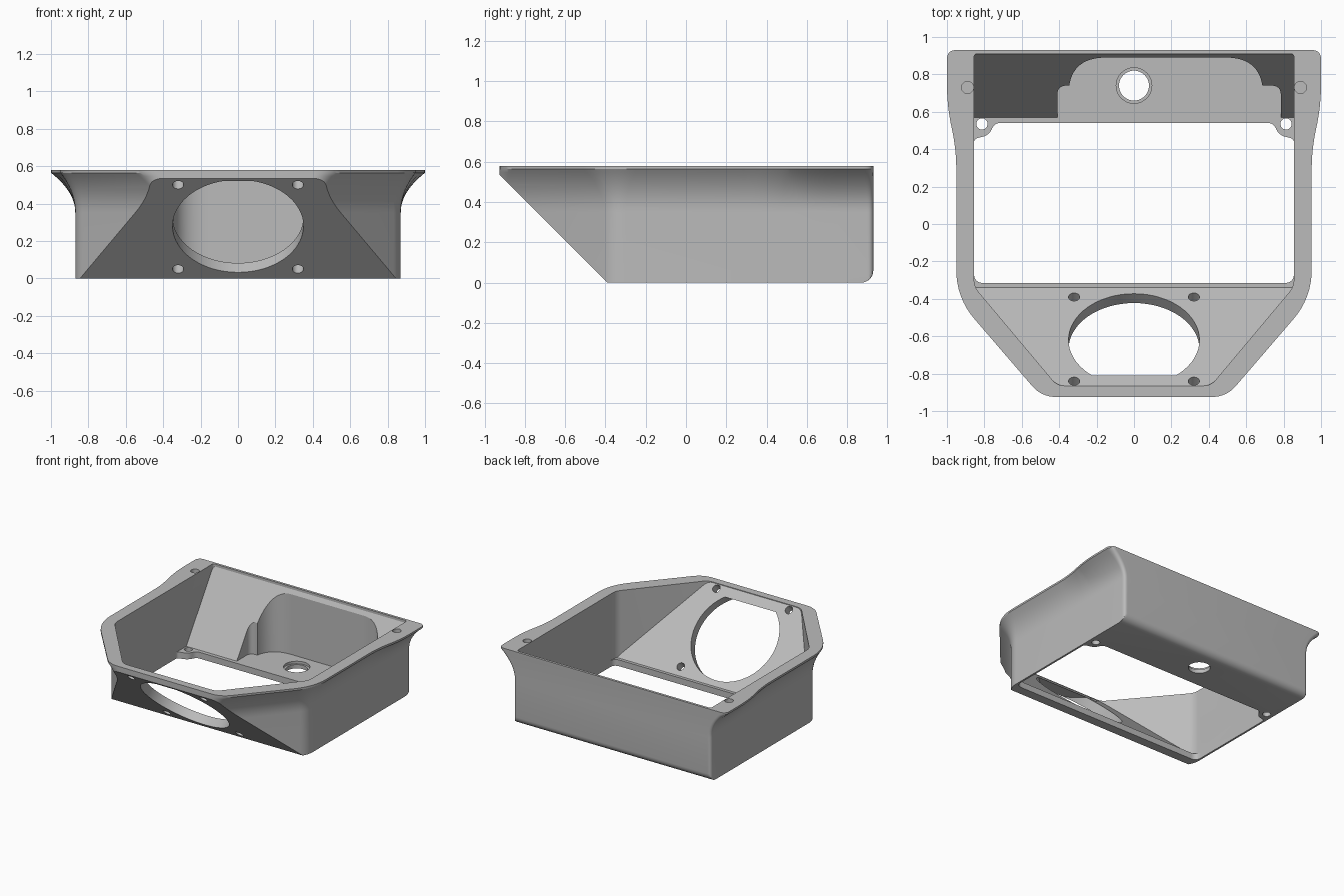
import bpy, bmesh, math
from mathutils import Vector

cube = bpy.data.objects.get("Cube")
if cube:
    bpy.data.objects.remove(cube)

grey = bpy.data.materials.new("housing_grey")
grey.use_nodes = True
grey.diffuse_color = (0.5, 0.5, 0.5, 1)
grey.node_tree.nodes["Principled BSDF"].inputs["Base Color"].default_value = (0.5, 0.5, 0.5, 1)


def rounded(corners, steps=8):
    """Round each (x, y, radius) corner with a short curve."""
    out = []
    for i, (x, y, r) in enumerate(corners):
        p = Vector((x, y))
        a = p + (Vector(corners[i - 1][:2]) - p).normalized() * r
        b = p + (Vector(corners[(i + 1) % len(corners)][:2]) - p).normalized() * r
        for k in range(steps + 1):
            t = k / steps
            out.append(a * (1 - t) ** 2 + p * 2 * t * (1 - t) + b * t * t)
    return out


def mirrored(half):
    return half + [(-x, y, r) for x, y, r in reversed(half)]


def loft(name, rings, planes=()):
    """Skin 3D rings, cap the ends, then slice off the outer side of each plane."""
    bm = bmesh.new()
    loops = [[bm.verts.new(p) for p in ring] for ring in rings]
    n = len(loops[0])
    for lo, hi in zip(loops, loops[1:]):
        for i in range(n):
            j = (i + 1) % n
            bm.faces.new((lo[i], lo[j], hi[j], hi[i]))
    bm.faces.new(loops[0])
    bm.faces.new(loops[-1])
    for co, no in planes:
        res = bmesh.ops.bisect_plane(bm, geom=bm.verts[:] + bm.edges[:] + bm.faces[:],
                                     plane_co=co, plane_no=no, clear_outer=True)
        cut = [e for e in res["geom_cut"] if isinstance(e, bmesh.types.BMEdge)]
        bmesh.ops.holes_fill(bm, edges=cut, sides=0)
    bmesh.ops.remove_doubles(bm, verts=bm.verts, dist=0.0002)
    bmesh.ops.recalc_face_normals(bm, faces=bm.faces)
    mesh = bpy.data.meshes.new(name)
    bm.to_mesh(mesh)
    bm.free()
    ob = bpy.data.objects.new(name, mesh)
    bpy.context.collection.objects.link(ob)
    mesh.materials.append(grey)
    return ob


def prism(name, outline, z0, z1, planes=()):
    return loft(name, [[(p.x, p.y, z) for p in outline] for z in (z0, z1)], planes)


def bore(name, at, radius, depth, tilt=0.0, planes=()):
    """Round cutter centred at a point, tilted about x."""
    axis = Vector((0, -math.sin(tilt), math.cos(tilt)))
    side = Vector((0, math.cos(tilt), math.sin(tilt)))
    rings = []
    for end in (-depth / 2, depth / 2):
        rings.append([Vector(at) + axis * end + radius * (Vector((math.cos(a), 0, 0)) + side * math.sin(a))
                      for a in (2 * math.pi * k / 64 for k in range(64))])
    return loft(name, rings, planes)


# Outer shell: straight walls flaring out to the rim
TOP, FLARE, RIM, FILLET = 0.58, 0.35, 0.565, 0.06
wall = rounded(mirrored([(0.87, 0.93, 0.03), (0.87, 0.65, 0.1), (0.87, 0.38, 0.1),
                         (0.87, -0.36, 0.06), (0.395, -0.925, 0.04)]))
rim = rounded(mirrored([(1.0, 0.93, 0.05), (1.0, 0.63, 0.12), (0.95, 0.40, 0.11),
                        (0.95, -0.395, 0.15), (0.494, -0.925, 0.08)]))
rings = []
for k in range(7):                       # rounded lower rear edge
    a = k / 6 * math.pi / 2
    limit = 0.93 - FILLET + FILLET * math.sin(a)
    rings.append([(p.x, min(p.y, limit), FILLET * (1 - math.cos(a))) for p in wall])
for k in range(13):                      # concave flare
    u = k / 12
    rings.append([(*p.lerp(q, u ** 2.1), FLARE + (RIM - FLARE) * u) for p, q in zip(wall, rim)])
rings.append([(p.x, p.y, TOP) for p in rim])
housing = loft("housing", rings, [((0, -0.39, 0), (0, -1, -1))])

# Main cavity with sloped front and rear walls
inner = rounded(mirrored([(0.855, 0.91, 0.02), (0.855, -0.335, 0.04), (0.41, -0.865, 0.04)]))
cutters = [prism("cavity_cutter", inner, 0.05, 0.7,
                 [((0, -0.29, 0), (0, -1, -1)), ((0, 0.57, 0.05), (0, 0.51, -0.34))])]

# Floor opening with corner ears
opening = rounded(mirrored([(0.855, 0.455, 0.02), (0.775, 0.475, 0.035),
                            (0.745, 0.54, 0.03), ]) [:3] +
                  [(-0.745, 0.54, 0.03), (-0.775, 0.475, 0.035), (-0.855, 0.455, 0.02),
                   (-0.855, -0.315, 0.05), (0.855, -0.315, 0.05)])
cutters.append(prism("opening_cutter", opening, -0.1, 0.2))

# Rear pocket and its two side recesses
for name, x0, x1, back, r in (("pocket", -0.35, 0.69, 0.89, 0.2),
                              ("left_recess", 0.6, 0.785, 0.74, 0.05),
                              ("right_recess", -0.41, -0.3, 0.74, 0.05)):
    plan = rounded([(x0, 0.5, 0.01), (x1, 0.5, 0.01), (x1, back, r), (x0, back, r)], 16)
    cutters.append(prism(name + "_cutter", plan, 0.05, 0.56))

# Cable hole with counterbore
cutters.append(bore("cable_hole_cutter", (0, 0.74, 0), 0.08, 0.3))
cutters.append(bore("counterbore_cutter", (0, 0.74, 0.08), 0.095, 0.1))

# Large round port in the sloped front, flat along its upper edge
tilt = -math.pi / 4
cutters.append(bore("port_cutter", (0, -0.645, 0.305), 0.35, 0.4, tilt, [((0, 0, 0.52), (0, 0, 1))]))

# Screw holes: port corners, rim and floor ears
for s in (-1, 1):
    for z in (0.05, 0.5):
        cutters.append(bore("port_screw_cutter", (s * 0.32, -0.365 - z, z + 0.025), 0.03, 0.22, tilt))
    cutters.append(bore("rim_screw_cutter", (s * 0.89, 0.73, TOP), 0.032, 0.06))
    cutters.append(bore("ear_screw_cutter", (s * 0.813, 0.535, 0), 0.03, 0.3))

# Carve everything out of the shell
bpy.context.view_layer.objects.active = housing
for c in cutters:
    c.hide_render = True
    mod = housing.modifiers.new("carve", "BOOLEAN")
    mod.operation = "DIFFERENCE"
    mod.solver = "EXACT"
    mod.object = c
    bpy.ops.object.modifier_apply(modifier=mod.name)
    bpy.data.objects.remove(c)

bpy.ops.object.select_all(action="DESELECT")
housing.select_set(True)
bpy.ops.object.shade_smooth_by_angle(angle=math.radians(25))
